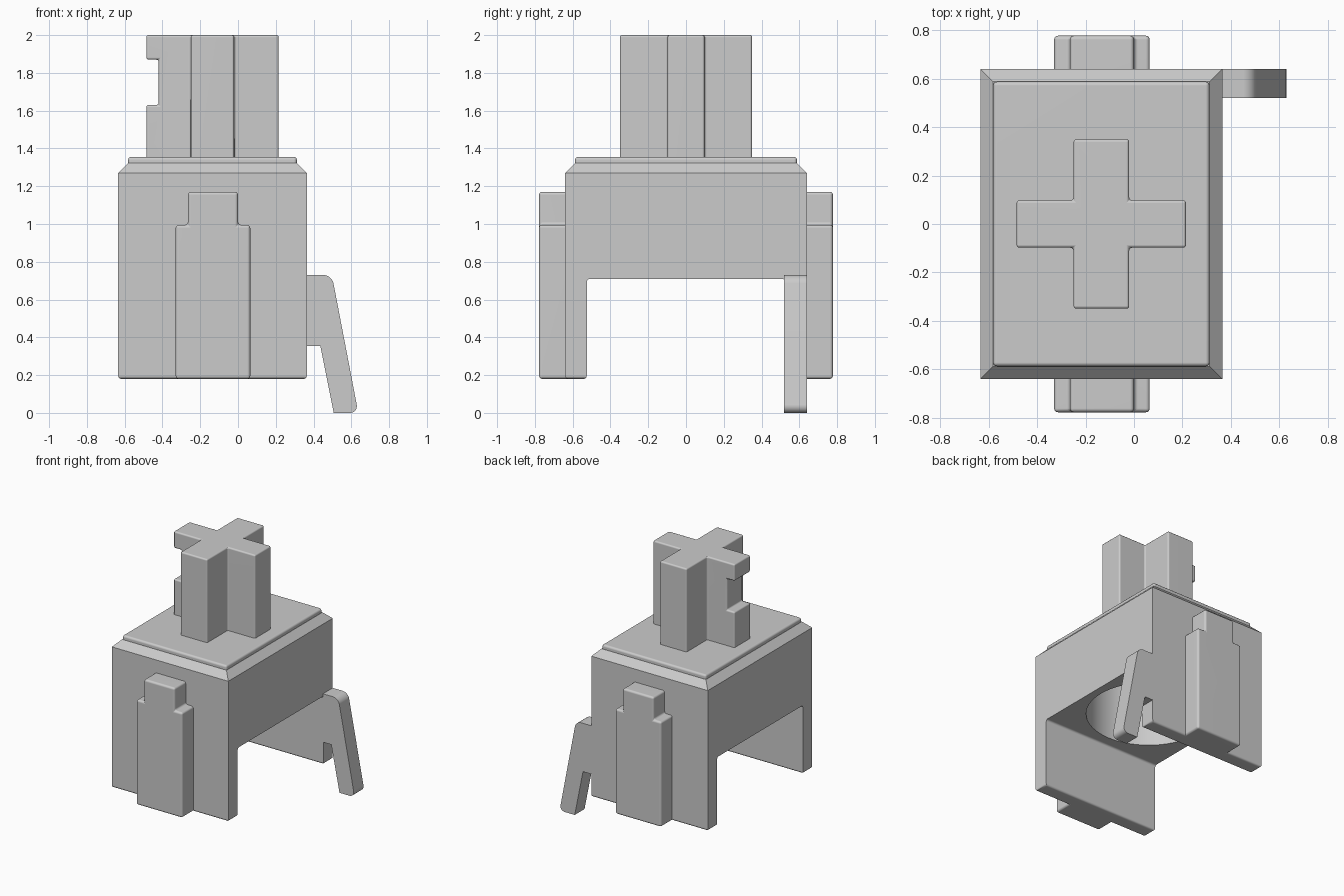
import bpy
import bmesh
import math

if "Cube" in bpy.data.objects:
    bpy.data.objects.remove(bpy.data.objects["Cube"], do_unlink=True)

GREY = (0.6, 0.6, 0.6, 1.0)
plastic = bpy.data.materials.new("grey plastic")
plastic.use_nodes = True
plastic.diffuse_color = GREY
plastic.node_tree.nodes["Principled BSDF"].inputs["Base Color"].default_value = GREY

CX = -0.135          # centre line of the housing
R = 0.016            # small edge rounding


def prism(name, outline, axis, lo, hi):
    """Extrude a 2D outline along one axis."""
    place = {"x": lambda a, b, d: (d, a, b),
             "y": lambda a, b, d: (a, d, b),
             "z": lambda a, b, d: (a, b, d)}[axis]
    bm = bmesh.new()
    face = bm.faces.new([bm.verts.new(place(a, b, lo)) for a, b in outline])
    ext = bmesh.ops.extrude_face_region(bm, geom=[face])
    move = place(0, 0, hi - lo)
    bmesh.ops.translate(bm, vec=move,
                        verts=[g for g in ext["geom"] if isinstance(g, bmesh.types.BMVert)])
    bmesh.ops.recalc_face_normals(bm, faces=bm.faces)
    mesh = bpy.data.meshes.new(name)
    bm.to_mesh(mesh)
    bm.free()
    mesh.materials.append(plastic)
    obj = bpy.data.objects.new(name, mesh)
    bpy.context.collection.objects.link(obj)
    return obj


def rect(x0, x1, y0, y1):
    return [(x0, y0), (x1, y0), (x1, y1), (x0, y1)]


def activate(obj):
    bpy.ops.object.select_all(action="DESELECT")
    obj.select_set(True)
    bpy.context.view_layer.objects.active = obj


def cut(obj, cutter):
    """Subtract the cutter and discard it."""
    cutter.hide_render = True
    mod = obj.modifiers.new("cut", "BOOLEAN")
    mod.operation = "DIFFERENCE"
    mod.solver = "EXACT"
    mod.object = cutter
    activate(obj)
    bpy.ops.object.modifier_apply(modifier=mod.name)
    bpy.data.objects.remove(cutter, do_unlink=True)


def round_edges(obj, radius, rule, segments=3):
    """Round the edges whose two end points satisfy the rule."""
    bm = bmesh.new()
    bm.from_mesh(obj.data)
    edges = [e for e in bm.edges
             if e.calc_face_angle(0) > 0.1 and rule(e.verts[0].co, e.verts[1].co)]
    bmesh.ops.bevel(bm, geom=edges, offset=radius, offset_type="OFFSET",
                    segments=segments, profile=0.5, affect="EDGES", clamp_overlap=True)
    bm.to_mesh(obj.data)
    bm.free()


def finish(obj):
    activate(obj)
    bpy.ops.object.shade_smooth_by_angle(angle=math.radians(40))
    obj.modifiers.new("flat face normals", "WEIGHTED_NORMAL").keep_sharp = True


# Housing: a bridge shape with a wall at the front and the back
arch = [(-0.64, 0.18), (-0.525, 0.18), (-0.525, 0.71), (0.525, 0.71),
        (0.525, 0.18), (0.64, 0.18), (0.64, 1.27), (-0.64, 1.27)]
housing = prism("housing", arch, "x", CX - 0.5, CX + 0.5)
round_edges(housing, R, lambda a, b: max(a.z, b.z) < 0.2
            or (abs(a.z - 0.71) < 0.01 and abs(b.z - 0.71) < 0.01 and abs(a.x - b.x) > 0.5))

# Round socket in the underside
ring = [(CX + 0.44 * math.cos(t * math.tau / 64), 0.44 * math.sin(t * math.tau / 64))
        for t in range(64)]
cut(housing, prism("socket_cutter", ring, "z", 0.5, 1.22))
finish(housing)

# Sloped shoulder and top plate
shoulder = prism("shoulder", rect(CX - 0.5, CX + 0.5, -0.64, 0.64), "z", 1.27, 1.322)
for v in shoulder.data.vertices:
    if v.co.z > 1.3:
        v.co.x = CX + (v.co.x - CX) * 0.896
        v.co.y *= 0.919
finish(shoulder)
plate = prism("top_plate", rect(CX - 0.447, CX + 0.447, -0.588, 0.588), "z", 1.3, 1.355)
round_edges(plate, R, lambda a, b: max(a.z, b.z) > 1.34)
finish(plate)

# Cross-shaped stem with a notch in its right arm
arm, wide, deep, half = 0.35, 0.115, 0.098, 0.35
quarter = [(arm, -deep), (arm, deep), (wide, deep), (wide, half)]
cross = quarter + [(-x, y) for x, y in reversed(quarter[1:])]
cross += [(-arm, -deep), (-wide, -deep), (-wide, -half), (wide, -half), (wide, -deep)]
stem = prism("cross_stem", [(CX + x, y) for x, y in cross], "z", 1.34, 2.0)
cut(stem, prism("notch_cutter", rect(-0.6, -0.42, 1.63, 1.87), "y", -0.3, 0.3))
round_edges(stem, 0.012, lambda a, b: max(a.z, b.z) > 1.4)
finish(stem)

# Stepped guide ribs on the front and back walls
rib = [(-0.33, 0.18), (0.065, 0.18), (0.065, 0.995), (0.0, 0.995),
       (0.0, 1.17), (-0.265, 1.17), (-0.265, 0.995), (-0.33, 0.995)]
for name, side in (("front_rib", -1), ("back_rib", 1)):
    obj = prism(name, rib, "y", side * 0.6, side * 0.778)
    round_edges(obj, R, lambda a, b: max(abs(a.y), abs(b.y)) > 0.7)
    finish(obj)

# Bent clip leg at the back left corner
clip = [(0.36, 0.355), (0.436, 0.355), (0.507, 0.0), (0.637, 0.0), (0.497, 0.73), (0.36, 0.73)]
leg = prism("clip_leg", clip, "y", 0.52, 0.64)
round_edges(leg, 0.045, lambda a, b: abs(a.y - b.y) > 0.05 and
            (a.x > 0.6 or (a.x > 0.45 and a.z > 0.7)), 6)
finish(leg)
